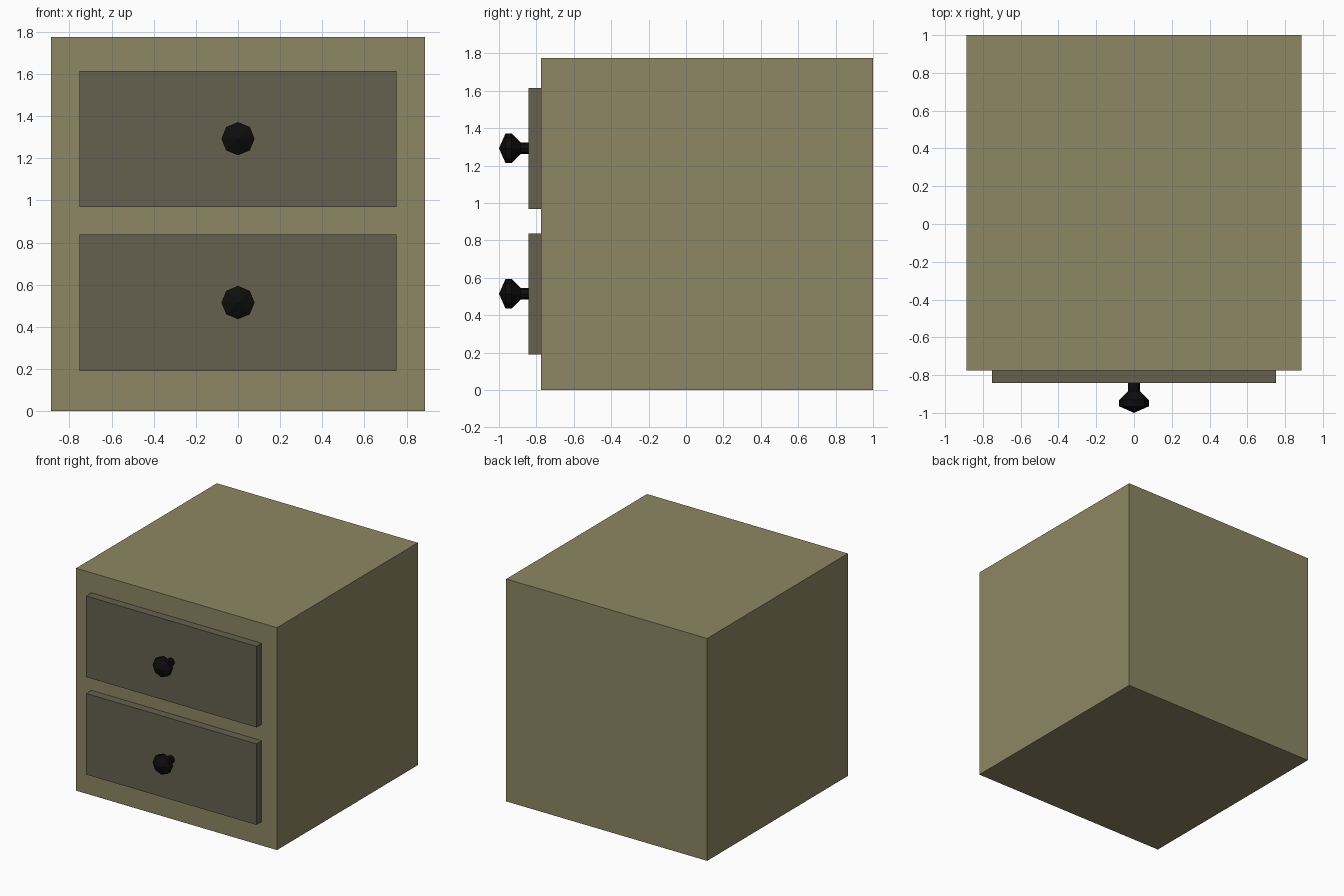
import bpy, bmesh
from math import cos, sin, pi

if "Cube" in bpy.data.objects:
    bpy.data.objects.remove(bpy.data.objects["Cube"])


def material(name, color):
    m = bpy.data.materials.new(name)
    m.diffuse_color = (*color, 1)
    m.use_nodes = True
    m.node_tree.nodes["Principled BSDF"].inputs["Base Color"].default_value = m.diffuse_color
    return m


body_mat = material("body_paint", (0.27, 0.24, 0.125))
drawer_mat = material("drawer_paint", (0.13, 0.12, 0.08))
knob_mat = material("knob_black", (0.004, 0.004, 0.004))


def finish(name, bm, mat):
    bmesh.ops.recalc_face_normals(bm, faces=bm.faces)
    me = bpy.data.meshes.new(name)
    bm.to_mesh(me)
    bm.free()
    me.materials.append(mat)
    ob = bpy.data.objects.new(name, me)
    bpy.context.collection.objects.link(ob)
    return ob


def box(name, lo, hi, mat):
    bm = bmesh.new()
    bmesh.ops.create_cube(bm, size=1)
    for v in bm.verts:
        v.co = [(a + b) / 2 + c * (b - a) for a, b, c in zip(lo, hi, v.co)]
    return finish(name, bm, mat)


def knob(name, z, mat, sides=8):
    # (y, radius) rings from the drawer front out to the pointed tip
    profile = [(-0.84, 0.031), (-0.885, 0.031), (-0.932, 0.079), (-0.965, 0.079)]
    bm = bmesh.new()
    rings = [[bm.verts.new((r * cos(2 * pi * i / sides), y, z + r * sin(2 * pi * i / sides)))
              for i in range(sides)] for y, r in profile]
    tip = bm.verts.new((0, -1.0, z))
    for i in range(sides):
        j = (i + 1) % sides
        for a, b in zip(rings, rings[1:]):
            bm.faces.new((a[i], a[j], b[j], b[i]))
        bm.faces.new((rings[-1][i], rings[-1][j], tip))
    bm.faces.new(rings[0])
    return finish(name, bm, mat)


# Cabinet body
box("cabinet_body", (-0.887, -0.775, 0), (0.887, 1.0, 1.775), body_mat)

# Two drawer fronts, each with a knob
for label, z in (("lower", 0.515), ("upper", 1.293)):
    box(label + "_drawer", (-0.752, -0.841, z - 0.325), (0.752, -0.775, z + 0.322), drawer_mat)
    knob(label + "_knob", z, knob_mat)
